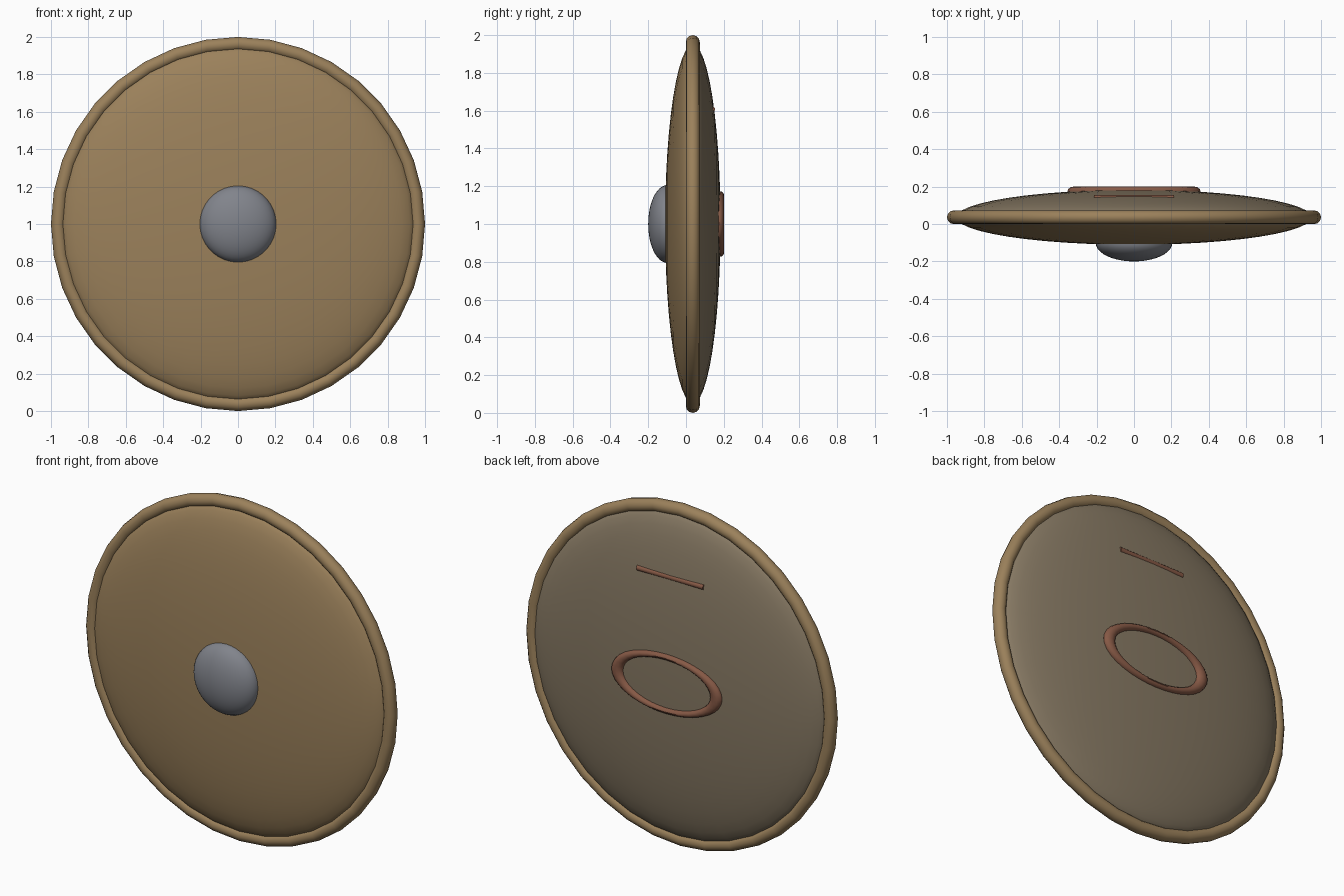
import bpy, bmesh, math
from mathutils import Matrix, Vector

if "Cube" in bpy.data.objects:
    bpy.data.objects.remove(bpy.data.objects["Cube"])

CZ = 1.0      # height of the shield centre
CY = 0.036    # depth of the rim plane


def material(name, rgb):
    m = bpy.data.materials.new(name)
    m.diffuse_color = (*rgb, 1)
    m.use_nodes = True
    m.node_tree.nodes["Principled BSDF"].inputs["Base Color"].default_value = m.diffuse_color
    return m


tan = material("tan_wood", (0.33, 0.22, 0.105))
lining = material("back_lining", (0.24, 0.19, 0.125))
leather = material("red_leather", (0.24, 0.10, 0.06))
steel = material("steel", (0.22, 0.23, 0.26))


def finish(obj, name, mat):
    obj.name = name
    obj.data.materials.append(mat)
    bpy.ops.object.select_all(action='DESELECT')
    obj.select_set(True)
    bpy.context.view_layer.objects.active = obj
    bpy.ops.object.transform_apply(location=True, rotation=True, scale=True)
    bpy.ops.object.shade_smooth_by_angle(angle=math.radians(40))
    return obj


def dome(name, radius, depth, y, mat, segments=36, rings=12):
    """Half ellipsoid about the y axis, bulging by the signed depth."""
    bm = bmesh.new()
    path = []
    for i in range(rings + 1):
        a = math.pi / 2 * i / rings
        path.append(bm.verts.new((radius * math.cos(a), depth * math.sin(a), 0)))
    edges = [bm.edges.new(p) for p in zip(path, path[1:])]
    bmesh.ops.spin(bm, geom=path + edges, cent=(0, 0, 0), axis=(0, 1, 0),
                   angle=2 * math.pi, steps=segments)
    bmesh.ops.remove_doubles(bm, verts=bm.verts, dist=1e-5)
    bmesh.ops.recalc_face_normals(bm, faces=bm.faces)
    # Open shell: make the normals point away from the centre
    if sum(f.normal.dot(f.calc_center_median()) for f in bm.faces) < 0:
        bmesh.ops.reverse_faces(bm, faces=bm.faces)
    mesh = bpy.data.meshes.new(name)
    bm.to_mesh(mesh)
    bm.free()
    obj = bpy.data.objects.new(name, mesh)
    bpy.context.collection.objects.link(obj)
    obj.location = (0, y, CZ)
    return finish(obj, name, mat)


def ring(name, major, minor, y, mat, scale=(1, 1, 1), segments=36):
    """Torus facing the y axis; scale is x, height, depth."""
    bpy.ops.mesh.primitive_torus_add(
        major_radius=major, minor_radius=minor, major_segments=segments,
        minor_segments=12, location=(0, y, CZ), rotation=(math.pi / 2, 0, 0))
    obj = bpy.context.object
    obj.scale = scale
    return finish(obj, name, mat)


# Shield body: a front and a back shell
dome("shield_front", 0.95, -0.147, CY, tan)
dome("shield_back", 0.95, 0.147, CY, lining)

# Rolled rim
ring("rim", 0.963, 0.037, CY, tan)

# Central metal boss
dome("boss", 0.205, -0.099, -0.101, steel)

# Oval arm strap on the back
ring("arm_strap", 0.32, 0.036, 0.175, leather, scale=(1, 0.49, 0.7))

# Straight hand grip, half sunk into the back
bpy.ops.mesh.primitive_cylinder_add(vertices=12, radius=0.016, depth=0.43,
                                    location=(0, 0.138, CZ + 0.607),
                                    rotation=(0, math.pi / 2, 0))
finish(bpy.context.object, "hand_grip", leather)
